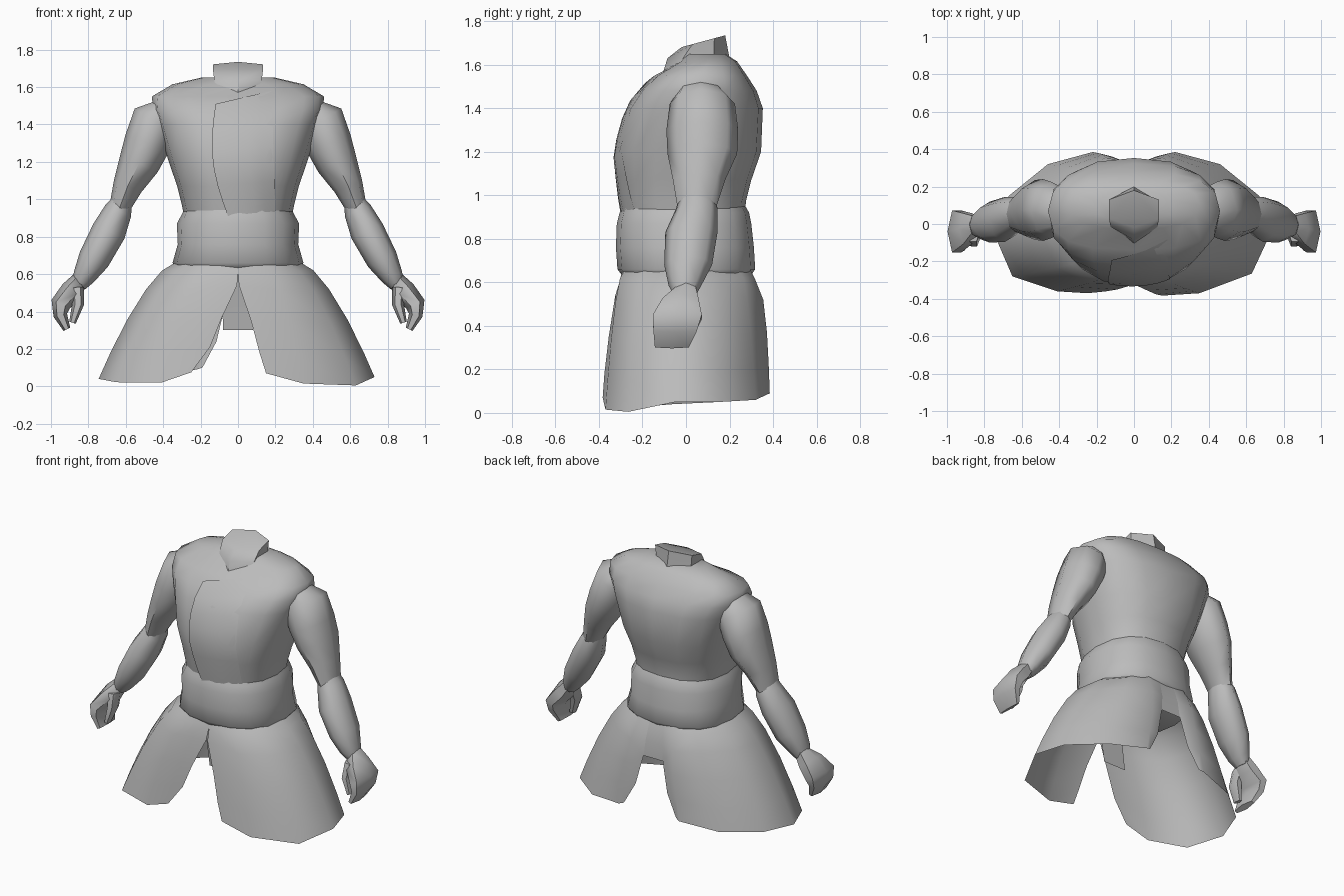
import bpy, math
from mathutils import Vector

if "Cube" in bpy.data.objects:
    bpy.data.objects.remove(bpy.data.objects["Cube"])

grey = bpy.data.materials.new("cloth grey")
grey.diffuse_color = (0.5, 0.5, 0.5, 1)
grey.use_nodes = True
grey.node_tree.nodes["Principled BSDF"].inputs["Base Color"].default_value = grey.diffuse_color


def make(name, verts, faces, mirror=False, angle=60):
    me = bpy.data.meshes.new(name)
    me.from_pydata(verts, [], faces)
    me.materials.append(grey)
    ob = bpy.data.objects.new(name, me)
    bpy.context.collection.objects.link(ob)
    bpy.ops.object.select_all(action='DESELECT')
    ob.select_set(True)
    bpy.context.view_layer.objects.active = ob
    bpy.ops.object.mode_set(mode='EDIT')
    bpy.ops.mesh.select_all(action='SELECT')
    bpy.ops.mesh.normals_make_consistent(inside=False)
    bpy.ops.object.mode_set(mode='OBJECT')
    bpy.ops.object.shade_smooth_by_angle(angle=math.radians(angle))
    if mirror:
        ob.modifiers.new("mirror", 'MIRROR')
    return ob


def loft(name, rings, caps=True, **kw):
    n = len(rings[0])
    verts = [v for r in rings for v in r]
    faces = [(i*n+j, i*n+(j+1) % n, (i+1)*n+(j+1) % n, (i+1)*n+j)
             for i in range(len(rings)-1) for j in range(n)]
    if caps:
        faces += [tuple(range(n)), tuple(range(len(verts)-n, len(verts)))]
    return make(name, verts, faces, **kw)


def sheet(name, cols, **kw):
    n = len(cols[0])
    verts = [v for c in cols for v in c]
    faces = [(i*n+j, i*n+j+1, (i+1)*n+j+1, (i+1)*n+j)
             for i in range(len(cols)-1) for j in range(n-1)]
    return make(name, verts, faces, **kw)


def power(v, p):
    return math.copysign(abs(v)**p, v)


def oval(z, rx, front, back, p=.85, n=16, tilt=0, phase=0):
    """Body ring between a front and a back y; tilt raises the back."""
    out = []
    for i in range(n):
        a = 2*math.pi*i/n + phase
        s = power(math.sin(a), p)
        out.append((rx*power(math.cos(a), p),
                    (front+back)/2 + (back-front)/2*s, z + tilt*s))
    return out


def limb(name, stations, n=8, **kw):
    """Stations: x, y, z, half width in the front plane, half depth."""
    rings = []
    for i, (x, y, z, w, d) in enumerate(stations):
        a, b = stations[max(i-1, 0)], stations[min(i+1, len(stations)-1)]
        t = Vector((b[0]-a[0], 0, b[2]-a[2])).normalized()
        side = Vector((-t.z, 0, t.x))
        rings.append([Vector((x, y, z)) + side*w*math.cos(2*math.pi*k/n)
                      + Vector((0, d*math.sin(2*math.pi*k/n), 0)) for k in range(n)])
    return loft(name, rings, mirror=True, **kw)


# Tunic body with shoulder caps
BODY = [(0.86, .28, -.28, .27, .85), (0.97, .30, -.30, .275, .85),
        (1.07, .325, -.313, .30, .85), (1.2, .37, -.328, .345, .85),
        (1.4, .43, -.272, .353, .82), (1.48, .455, -.215, .325, .76),
        (1.55, .46, -.14, .28, .76), (1.615, .35, -.03, .235, .85),
        (1.65, .2, .0, .18, .85)]
loft("tunic", [oval(*r) for r in BODY])


def chest_y(x, z):
    """Front surface of the tunic."""
    for a, b in zip(BODY, BODY[1:]):
        if a[0] <= z <= b[0]:
            t = (z-a[0])/(b[0]-a[0])
            rx, f, k, p = [a[i]+(b[i]-a[i])*t for i in (1, 2, 3, 4)]
            c = min(abs(x)/rx, 1)
            return (f+k)/2 - (k-f)/2*(1-c**(2/p))**(p/2)
    return 0


# Overlapping front panel with a slanted neckline
cols = []
for i in range(6):
    u = i/5
    top, bottom = (-.12+.30*u, 1.51+.07*u), (-.05+.25*u, .9)
    col = []
    for j in range(8):
        v = j/7
        x = top[0]+(bottom[0]-top[0])*v - .05*math.sin(math.pi*v)*(1-u)
        z = top[1]+(bottom[1]-top[1])*v
        col.append((x, chest_y(x, z) - .012*(1-u) - .001, z))
    cols.append(col)
sheet("front_panel", cols)

# Six sided neck stump leaning back
loft("neck", [oval(1.55, .14, -.11, .22, 1, 6, 0, math.pi/6),
              oval(1.63, .145, -.085, .20, 1, 6, 0, math.pi/6),
              oval(1.708, .155, -.02, .18, 1, 6, .027, math.pi/6)], angle=40)

# Sash around the waist
loft("sash", [oval(.955, .285, -.29, .27), oval(.92, .30, -.305, .29),
              oval(.87, .327, -.318, .30), oval(.76, .322, -.322, .312),
              oval(.66, .35, -.315, .318), oval(.62, .32, -.285, .29)])


# Split skirt: columns run from the sash to the hem, front edge to back edge
def skirt_half(name, sign, front_edge, hem):
    cols = [front_edge]
    for (x, y, z), a in zip(hem, (-65, -38, -8, 22, 52)):
        a = math.radians(a)
        x0, y0, z0 = .325*math.cos(a), .30*math.sin(a), .67
        cols.append([(x0+(x-x0)*t**.64, y0+(y-y0)*t**.45, z0+(z-z0)*t)
                     for t in (0, .08, .24, .5, .78, 1)])
    cols.append([(.13, .285, .68), (.14, .315, .62), (.15, .355, .52),
                 (.165, .372, .37), (.195, .38, .22), (.22, .385, .09)])
    cols.append([(.05, .285, .68), (.055, .31, .62), (.06, .335, .53),
                 (.07, .342, .43), (.115, .36, .24), (.19, .375, .10)])
    sheet(name, [[(x*sign, y, z) for x, y, z in c] for c in cols])


top_edge = [(0, -.28, .68), (0, -.30, .62), (.005, -.325, .54)]
back_hem = [(.67, .15, .05), (.46, .32, .06)]
skirt_half("skirt_right", 1,
           top_edge + [(.07, -.355, .35), (.115, -.375, .18), (.15, -.383, .07)],
           [(.35, -.37, .015), (.63, -.265, .005), (.73, -.05, .05)] + back_hem)
skirt_half("skirt_left", -1,
           top_edge + [(.09, -.35, .36), (.15, -.36, .21), (.25, -.37, .075)],
           [(.41, -.36, .02), (.65, -.28, .022), (.745, -.06, .04)] + back_hem)


# Skirt back above the rear split, and the narrow cloth behind the front split
def strip(name, edge):
    sheet(name, [[(x*k, y, z) for x, y, z in edge] for k in (-1, 0, 1)])


strip("skirt_back", [(.05, .285, .68), (.055, .31, .62), (.06, .335, .53), (.07, .342, .43)])
strip("inner_cloth", [(.10, -.24, .66), (.085, -.21, .50), (.08, -.18, .30)])

# Sleeves, forearms, hands and thumbs
limb("upper_sleeve", [(.38, .065, 1.48, .07, .10), (.44, .075, 1.42, .13, .15),
                      (.485, .075, 1.30, .125, .165), (.53, .075, 1.19, .11, .16),
                      (.59, .06, 1.07, .08, .12), (.635, .05, .95, .055, .09)])
limb("forearm_wrap", [(.615, .05, 1.00, .05, .08), (.64, .05, .94, .075, .095),
                      (.69, .025, .83, .092, .12), (.77, .01, .68, .085, .11),
                      (.825, -.005, .585, .06, .075), (.85, -.005, .54, .04, .05)])
limb("hand", [(.845, .0, .57, .045, .05), (.89, -.025, .51, .06, .095),
              (.948, -.04, .44, .054, .13), (.95, -.05, .38, .037, .115),
              (.915, -.065, .305, .02, .09)], n=6)
limb("thumb", [(.86, -.05, .53, .035, .05), (.855, -.08, .44, .032, .045),
               (.885, -.09, .34, .018, .03)], n=6)
